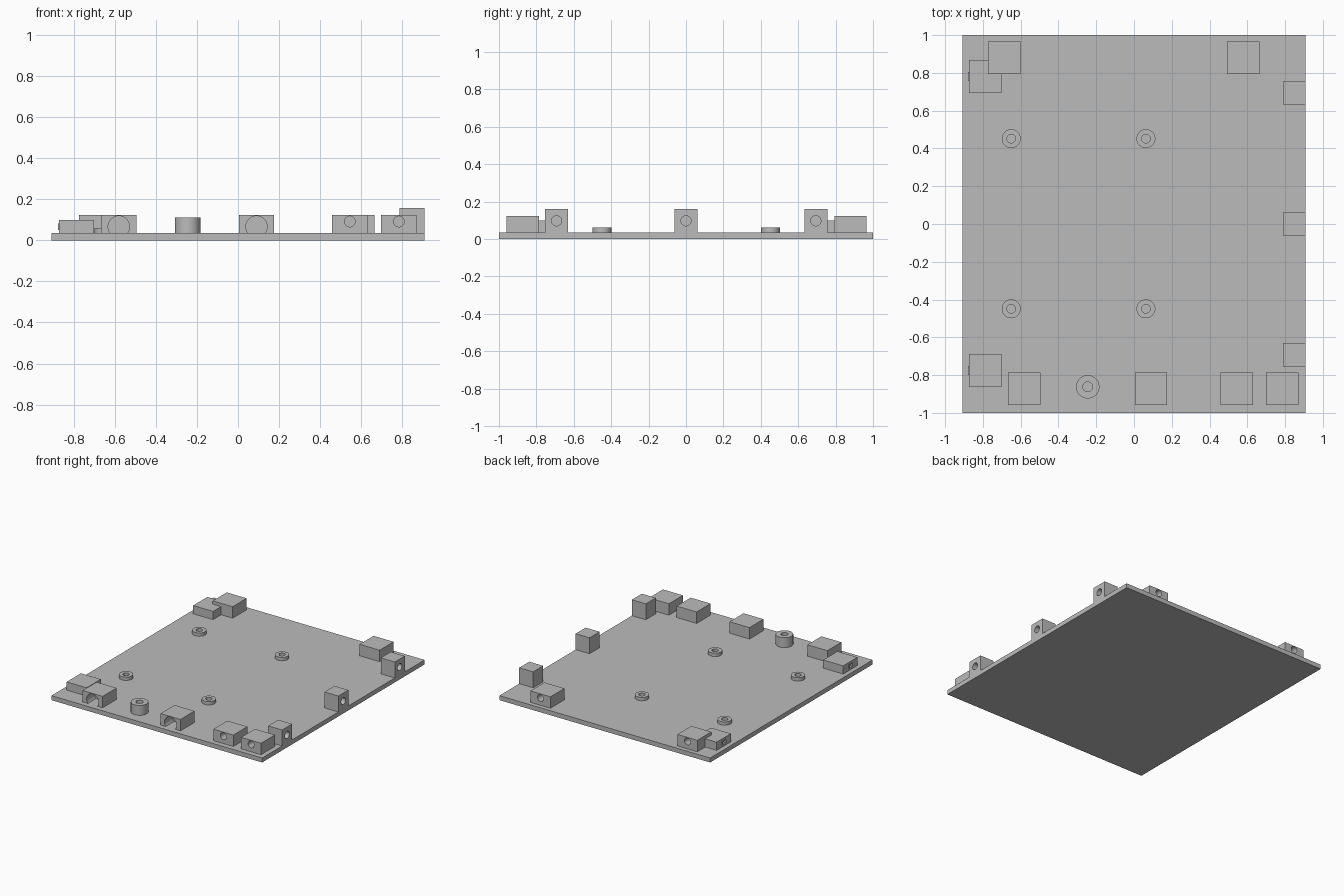
import bpy
import math
from mathutils import Matrix, Vector

if "Cube" in bpy.data.objects:
    bpy.data.objects.remove(bpy.data.objects["Cube"])

TOP = 0.035          # top of the base plate
HALF_X = 0.908

grey = bpy.data.materials.new("plain_grey")
grey.use_nodes = True
grey.diffuse_color = (0.5, 0.5, 0.5, 1)
grey.node_tree.nodes["Principled BSDF"].inputs["Base Color"].default_value = (0.5, 0.5, 0.5, 1)


def box(name, x, y, z0, sx, sy, sz):
    """Box given by its centre in plan, its bottom and its size."""
    bpy.ops.mesh.primitive_cube_add(size=1)
    ob = bpy.context.object
    ob.name = name
    ob.data.transform(Matrix.Translation((x, y, z0 + sz / 2)) @ Matrix.Diagonal((sx, sy, sz, 1)))
    ob.data.materials.append(grey)
    return ob


def rod(name, centre, radius, length, axis=(0, 0, 1)):
    """Cylinder about any axis."""
    bpy.ops.mesh.primitive_cylinder_add(vertices=40, radius=radius, depth=length)
    ob = bpy.context.object
    ob.name = name
    turn = Vector((0, 0, 1)).rotation_difference(Vector(axis)).to_matrix().to_4x4()
    ob.data.transform(Matrix.Translation(centre) @ turn)
    ob.data.materials.append(grey)
    return ob


def cut(ob, cutter):
    """Subtract the cutter, then discard it."""
    mod = ob.modifiers.new("hole", "BOOLEAN")
    mod.operation = "DIFFERENCE"
    mod.solver = "EXACT"
    mod.object = cutter
    bpy.ops.object.select_all(action="DESELECT")
    bpy.context.view_layer.objects.active = ob
    ob.select_set(True)
    bpy.ops.object.modifier_apply(modifier=mod.name)
    bpy.data.objects.remove(cutter)
    bpy.ops.object.shade_smooth_by_angle(angle=math.radians(30))


def socket(name, x, y, size, hole_z, hole_r, facing, depth=0.1):
    """Block with a blind round hole in the face it turns outwards."""
    ob = box(name, x, y, TOP, *size)
    out = Vector(facing)
    half = abs(out.x) * size[0] / 2 + abs(out.y) * size[1] / 2
    mouth = Vector((x, y, hole_z)) + out * half
    cut(ob, rod("cutter", mouth, hole_r, 2 * depth, facing))


def boss(name, x, y, radius, hole_r, height):
    """Upright ring standing on the plate."""
    ob = rod(name, (x, y, TOP + height / 2), radius, height)
    cut(ob, rod("cutter", (x, y, TOP + height / 2), hole_r, 2 * height))


# Base plate
box("base_plate", 0, 0, 0, 2 * HALF_X, 2, TOP)

# Front and back socket blocks
BLOCK = (0.172, 0.172, 0.089)
FRONT, BACK, SIDE = (0, -1, 0), (0, 1, 0), (1, 0, 0)
for i, x in enumerate((-0.581, 0.09)):
    socket(f"front_large_socket_{i + 1}", x, -0.873, BLOCK, 0.067, 0.052, FRONT)
for i, x in enumerate((0.545, 0.784)):
    socket(f"front_small_socket_{i + 1}", x, -0.873, BLOCK, 0.092, 0.026, FRONT)
for i, x in enumerate((-0.688, 0.578)):
    socket(f"back_socket_{i + 1}", x, 0.88, BLOCK, 0.092, 0.026, BACK)

# Tall socket blocks flush with the side edge
for i, y in enumerate((-0.692, 0, 0.694)):
    socket(f"side_socket_{i + 1}", HALF_X - 0.06, y, (0.12, 0.123, 0.124), 0.097, 0.027, SIDE, 0.08)

# Low port blocks with a slightly proud rectangular lip
for i, y in enumerate((-0.775, 0.782)):
    block = box(f"port_block_{i + 1}", -0.787, y, TOP, 0.172, 0.175, 0.064)
    edge = -0.787 - 0.086
    cut(block, box("cutter", edge, y, 0.055, 0.18, 0.038, 0.024))
    lip = box(f"port_lip_{i + 1}", edge, y, 0.051, 0.01, 0.048, 0.032)
    cut(lip, box("cutter", edge, y, 0.055, 0.18, 0.038, 0.024))

# Mounting bosses and the tall round post
for i, x in enumerate((-0.65, 0.063)):
    for j, y in enumerate((-0.449, 0.452)):
        boss(f"mounting_boss_{2 * i + j + 1}", x, y, 0.05, 0.023, 0.026)
boss("round_post", -0.245, -0.862, 0.062, 0.026, 0.077)
